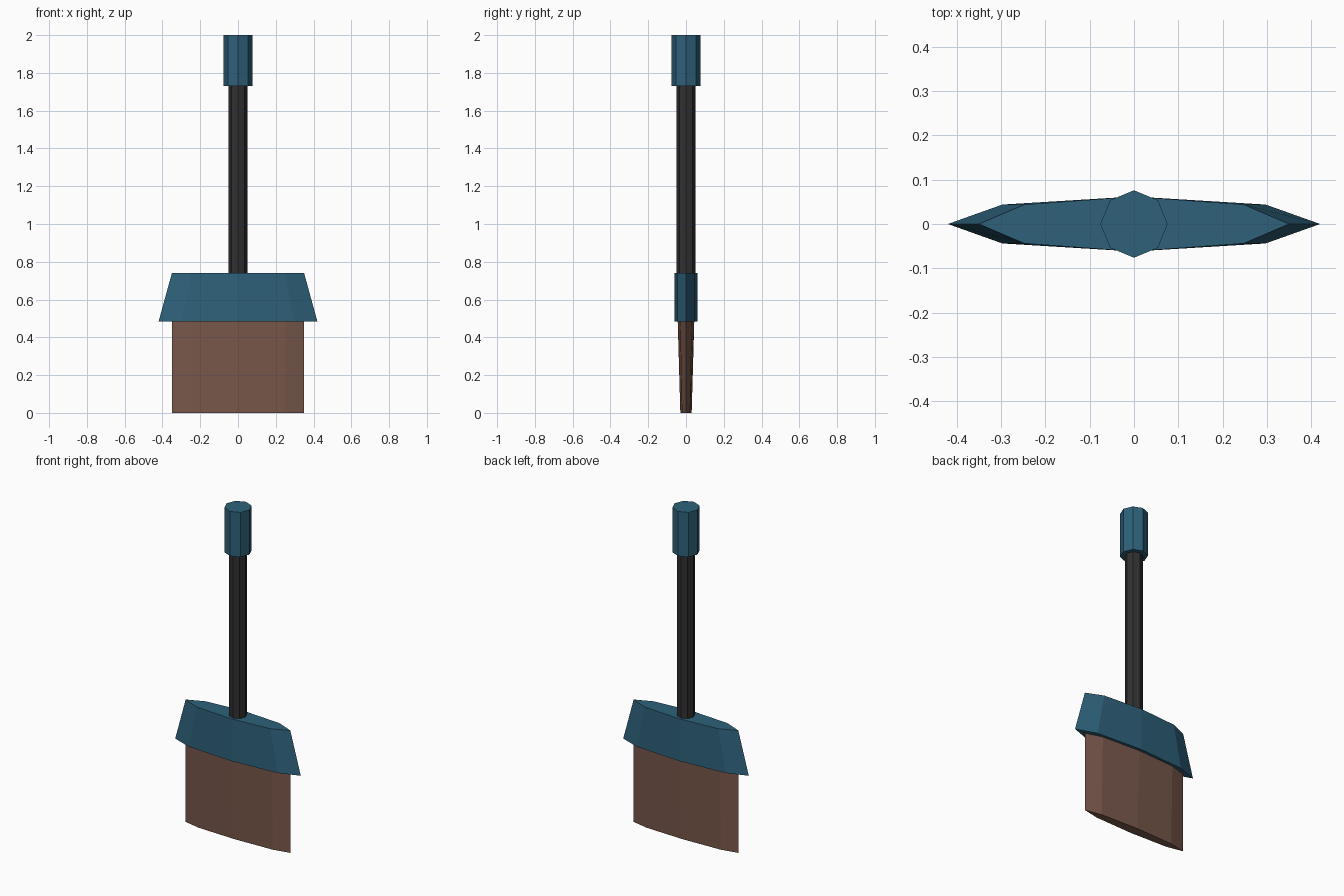
import bpy, bmesh, math

if "Cube" in bpy.data.objects:
    bpy.data.objects.remove(bpy.data.objects["Cube"])


def srgb(r, g, b):
    lin = [((c / 255 + 0.055) / 1.055) ** 2.4 for c in (r, g, b)]
    return (*lin, 1.0)


def material(name, rgb):
    m = bpy.data.materials.new(name)
    m.diffuse_color = srgb(*rgb)
    m.use_nodes = True
    m.node_tree.nodes["Principled BSDF"].inputs["Base Color"].default_value = m.diffuse_color
    return m


blue = material("dusty blue", (46, 97, 122))
black = material("charcoal", (48, 48, 48))
brown = material("bristle brown", (121, 88, 75))


def octagon_loft(name, bottom, top, mat):
    """Flat-sided eight-edged prism between two ellipses (rx, ry, z)."""
    bm = bmesh.new()
    rings = []
    for rx, ry, z in (bottom, top):
        rings.append([bm.verts.new((rx * math.cos(i * math.pi / 4),
                                    ry * math.sin(i * math.pi / 4), z))
                      for i in range(8)])
    low, high = rings
    for i in range(8):
        j = (i + 1) % 8
        bm.faces.new((low[i], low[j], high[j], high[i]))
    bm.faces.new(low[::-1])
    bm.faces.new(high)
    mesh = bpy.data.meshes.new(name)
    bm.to_mesh(mesh)
    bm.free()
    mesh.materials.append(mat)
    ob = bpy.data.objects.new(name, mesh)
    bpy.context.collection.objects.link(ob)
    return ob


# Bristle block, thinning towards the floor
octagon_loft("bristles", (0.35, 0.03, 0.0), (0.35, 0.044, 0.49), brown)
# Flared head that holds the bristles
octagon_loft("broom_head", (0.42, 0.062, 0.485), (0.35, 0.062, 0.74), blue)
# Handle and end grip
octagon_loft("handle", (0.049, 0.049, 0.74), (0.049, 0.049, 1.73), black)
octagon_loft("grip", (0.076, 0.076, 1.73), (0.076, 0.076, 2.0), blue)
